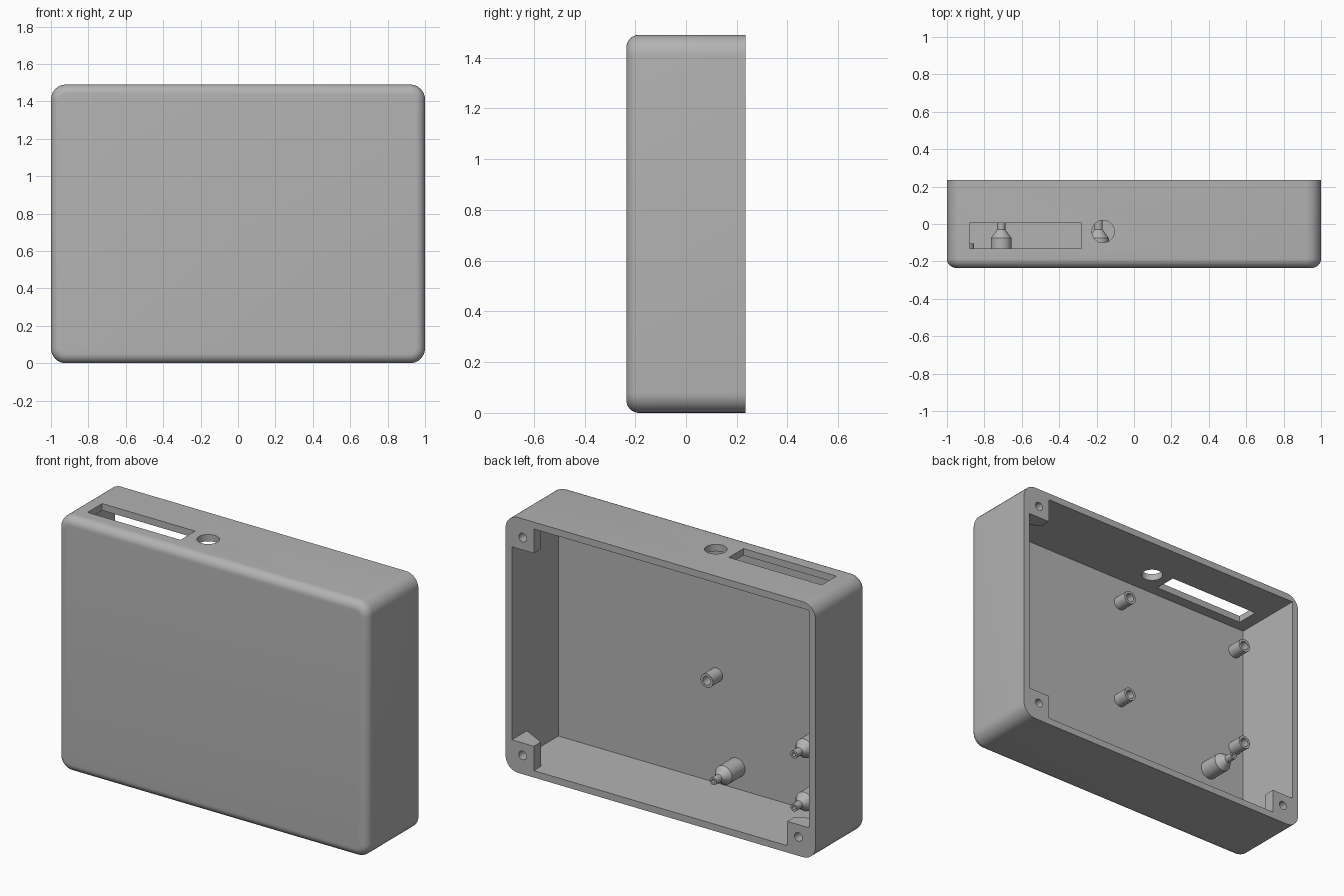
import bpy, bmesh, math
from mathutils import Matrix, Vector

cube = bpy.data.objects.get("Cube")
if cube:
    bpy.data.objects.remove(cube, do_unlink=True)

HX, HY, H, WALL = 1.0, 0.235, 1.49, 0.04
FLOOR = -HY + WALL

grey = bpy.data.materials.new("plain_grey")
grey.use_nodes = True
GREY = (0.45, 0.45, 0.45, 1)
grey.diffuse_color = GREY
grey.node_tree.nodes["Principled BSDF"].inputs["Base Color"].default_value = GREY


def make_object(name, bm):
    bmesh.ops.recalc_face_normals(bm, faces=bm.faces)
    mesh = bpy.data.meshes.new(name)
    bm.to_mesh(mesh)
    bm.free()
    mesh.materials.append(grey)
    obj = bpy.data.objects.new(name, mesh)
    bpy.context.collection.objects.link(obj)
    return obj


def box_bmesh(lo, hi):
    lo, hi = Vector(lo), Vector(hi)
    bm = bmesh.new()
    bmesh.ops.create_cube(bm, size=1)
    bmesh.ops.scale(bm, vec=hi - lo, verts=bm.verts)
    bmesh.ops.translate(bm, vec=(lo + hi) / 2, verts=bm.verts)
    return bm


def cylinder(name, centre, radius, depth, axis):
    bm = bmesh.new()
    turn = Matrix.Rotation(math.pi / 2, 4, 'X') if axis == 'Y' else Matrix()
    bmesh.ops.create_cone(bm, cap_ends=True, segments=32, radius1=radius, radius2=radius,
                          depth=depth, matrix=Matrix.Translation(centre) @ turn)
    return make_object(name, bm)


def smooth(obj):
    bpy.ops.object.select_all(action='DESELECT')
    obj.select_set(True)
    bpy.context.view_layer.objects.active = obj
    bpy.ops.object.shade_smooth_by_angle(angle=math.radians(30))


def combine(target, tool, operation):
    bpy.context.view_layer.objects.active = target
    mod = target.modifiers.new("shape", 'BOOLEAN')
    mod.operation, mod.solver, mod.object = operation, 'EXACT', tool
    bpy.ops.object.modifier_apply(modifier=mod.name)
    bpy.data.objects.remove(tool, do_unlink=True)


# Outer shell: rounded corners, then a rounded front rim
bm = box_bmesh((-HX, -HY, 0), (HX, HY, H))
corners = [e for e in bm.edges if abs(e.verts[0].co.y - e.verts[1].co.y) > 0.1]
bmesh.ops.bevel(bm, geom=corners, offset=0.08, segments=8, profile=0.5, affect='EDGES')
rim = [e for e in bm.edges if all(v.co.y < -HY + 0.001 for v in e.verts)]
bmesh.ops.bevel(bm, geom=rim, offset=0.05, segments=8, profile=0.5, affect='EDGES')
shell = make_object("case_shell", bm)

# Hollow interior, open at the back
combine(shell, make_object("cavity", box_bmesh(
    (-HX + WALL, FLOOR, WALL), (HX - WALL, HY + 0.1, H - WALL))), 'DIFFERENCE')


# Corner screw tabs with a slanted underside
def screw_tab(side, top):
    bm = bmesh.new()
    inner, outer = 0.818, 0.97
    outline = [(inner, HY), (outer, HY), (outer, HY - 0.145), (inner, HY - 0.065)]
    z0, z1 = (H - 0.182, H - 0.03) if top else (0.03, 0.182)
    face = bm.faces.new([bm.verts.new((side * x, y, z0)) for x, y in outline])
    new = bmesh.ops.extrude_face_region(bm, geom=[face])["geom"]
    bmesh.ops.translate(bm, vec=(0, 0, z1 - z0),
                        verts=[v for v in new if isinstance(v, bmesh.types.BMVert)])
    combine(shell, make_object("screw_tab", bm), 'UNION')
    hole_z = H - 0.11 if top else 0.11
    combine(shell, cylinder("screw_hole", (side * 0.89, HY, hole_z), 0.025, 0.12, 'Y'), 'DIFFERENCE')


for side, top in ((1, True), (1, False), (-1, False)):
    screw_tab(side, top)

# Slot and round port through the top wall
combine(shell, make_object("slot", box_bmesh((-0.88, -0.13, H - 0.15), (-0.28, 0.005, H + 0.1))), 'DIFFERENCE')
combine(shell, cylinder("port", (-0.165, -0.04, H), 0.06, 0.3, 'Z'), 'DIFFERENCE')
smooth(shell)


# Turned posts standing on the inside of the front wall
def post(name, x, z, profile):
    bm = bmesh.new()
    verts = [bm.verts.new((r, y, 0)) for r, y in profile]
    edges = [bm.edges.new(pair) for pair in zip(verts, verts[1:])]
    bmesh.ops.spin(bm, geom=verts + edges, cent=(0, 0, 0), axis=(0, 1, 0),
                   angle=math.tau, steps=32, use_duplicate=False)
    bmesh.ops.remove_doubles(bm, verts=bm.verts, dist=0.0001)
    bmesh.ops.translate(bm, vec=(x, 0, z), verts=bm.verts)
    smooth(make_object(name, bm))


standoff = [(0.04, FLOOR), (0.04, -0.105), (0.025, -0.105), (0.025, FLOOR + 0.01), (0, FLOOR + 0.01)]
peg = [(0.055, FLOOR), (0.055, -0.075), (0.022, -0.03), (0.022, 0.02),
       (0.011, 0.02), (0.011, -0.03), (0, -0.03)]
for x in (-0.06, -0.895):
    for z in (0.67, 1.295):
        post("board_standoff", x, z, standoff)
for x, z in ((-0.19, 0.165), (-0.71, 0.15), (-0.71, 0.46)):
    post("stepped_peg", x, z, peg)
